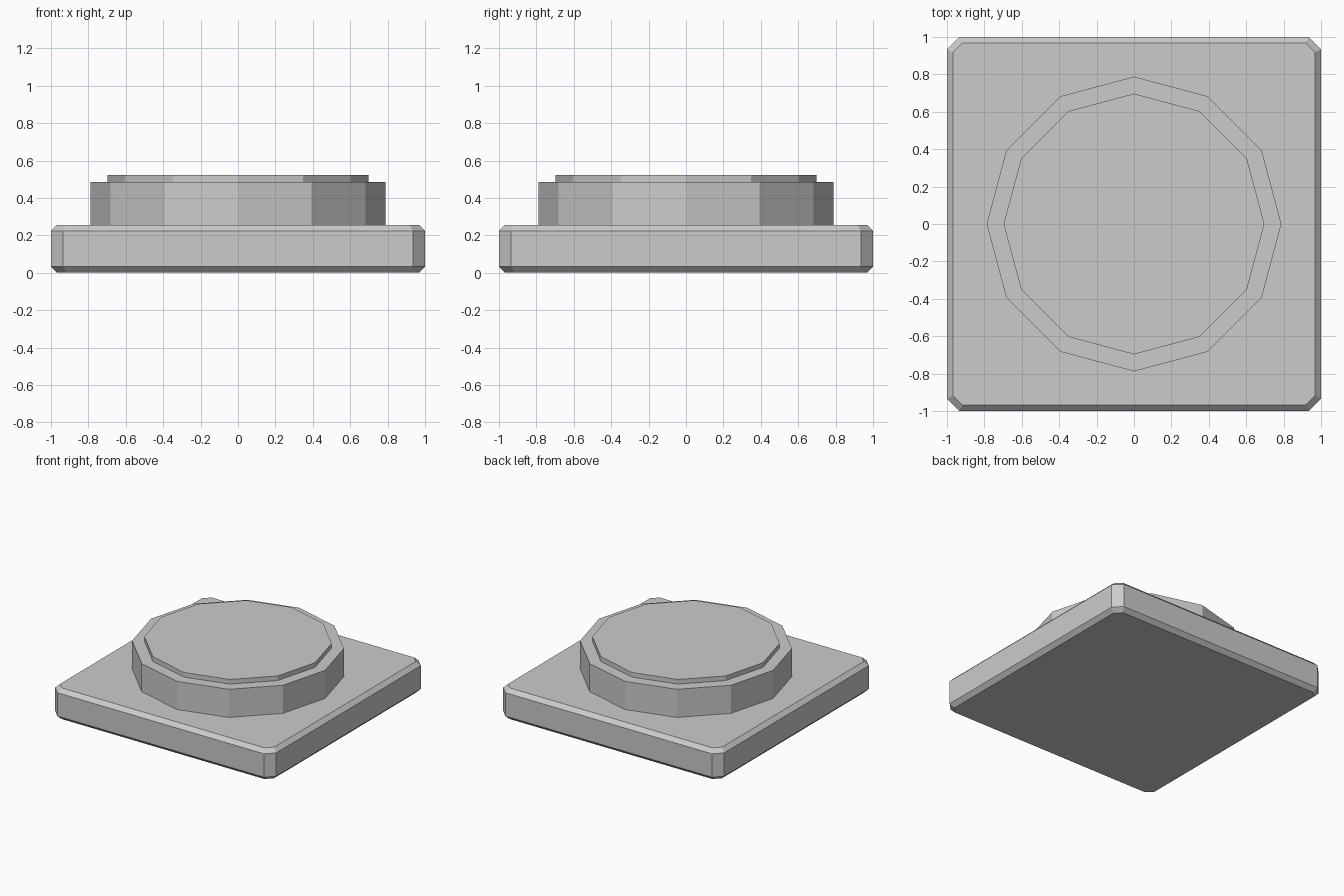
import bpy
import math

cube = bpy.data.objects.get("Cube")
if cube:
    bpy.data.objects.remove(cube, do_unlink=True)

GREY = (0.6, 0.6, 0.6, 1.0)
grey = bpy.data.materials.new("plain_grey")
grey.use_nodes = True
grey.diffuse_color = GREY
grey.node_tree.nodes["Principled BSDF"].inputs["Base Color"].default_value = GREY


def chamfered_square(half, flat):
    """Outline of a square with its four corners cut off."""
    return [(half, -flat), (half, flat), (flat, half), (-flat, half),
            (-half, flat), (-half, -flat), (-flat, -half), (flat, -half)]


def polygon(radius, sides=12):
    step = math.tau / sides
    return [(radius * math.cos(i * step), radius * math.sin(i * step))
            for i in range(sides)]


def loft(name, levels):
    """Closed solid through a stack of (height, outline) levels."""
    n = len(levels[0][1])
    verts = [(x, y, z) for z, outline in levels for x, y in outline]
    faces = [tuple(reversed(range(n))), tuple(range(len(verts) - n, len(verts)))]
    for k in range(len(levels) - 1):
        for i in range(n):
            j = (i + 1) % n
            faces.append((k * n + i, k * n + j, (k + 1) * n + j, (k + 1) * n + i))
    mesh = bpy.data.meshes.new(name)
    mesh.from_pydata(verts, [], faces)
    mesh.materials.append(grey)
    obj = bpy.data.objects.new(name, mesh)
    bpy.context.collection.objects.link(obj)
    return obj


# Square plate with bevelled edges
outer = chamfered_square(1.0, 0.935)
inner = chamfered_square(0.968, 0.917)
loft("base_plate", [(0, inner), (0.032, outer), (0.223, outer), (0.255, inner)])

# Twelve-sided drum with a raised, narrower cap, as one stepped solid
wide, narrow = polygon(0.788), polygon(0.697)
loft("round_drum", [(0.25, wide), (0.485, wide), (0.485, narrow), (0.523, narrow)])
